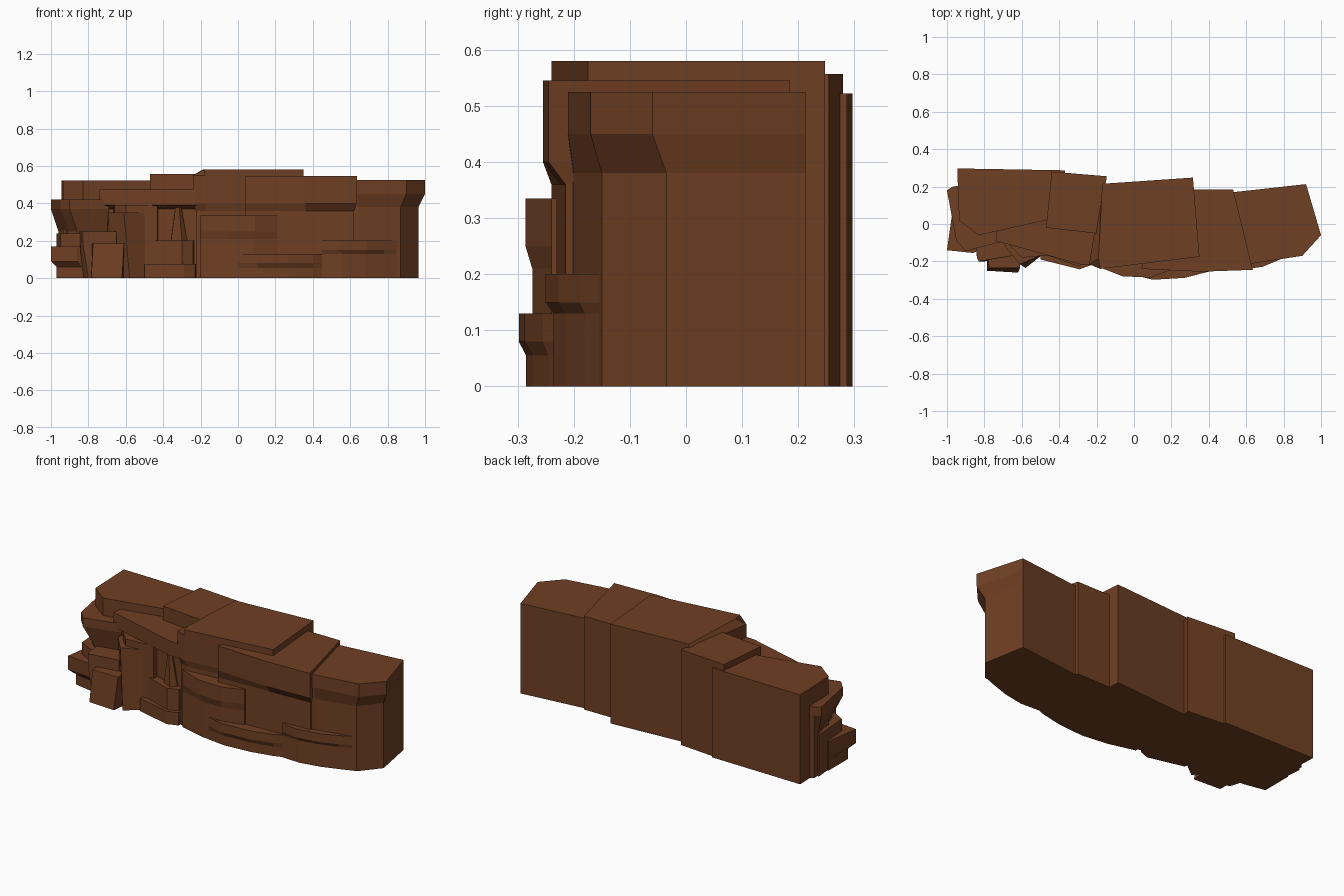
import bpy, bmesh

mat = bpy.data.materials.new("brown_rock")
mat.diffuse_color = (0.16, 0.05, 0.017, 1)


def block(name, pts, top, lip=None, under=None, moves=None, crown=None):
    """Rock column down to the ground; points in moves step aside below the lip.
    crown = (z, moves) shifts points on the top face for a chamfered rim."""
    def ring(z, shift):
        out = []
        for i, (x, y) in enumerate(pts):
            dx, dy = (shift or {}).get(i, (0, 0))
            out.append(bm.verts.new((x + dx, y + dy, z)))
        return out

    bm = bmesh.new()
    rings = [ring(0, moves)]
    if lip is not None:
        rings += [ring(under, moves), ring(lip, None)]
    if crown:
        rings.append(ring(crown[0], None))
    rings.append(ring(top, crown[1] if crown else (moves if lip is None else None)))
    n = len(pts)
    for a, b in zip(rings, rings[1:]):
        for i in range(n):
            j = (i + 1) % n
            bm.faces.new((a[i], a[j], b[j], b[i]))
    bm.faces.new(rings[0][::-1])
    bm.faces.new(rings[-1])
    bmesh.ops.recalc_face_normals(bm, faces=bm.faces)
    me = bpy.data.meshes.new(name)
    bm.to_mesh(me)
    bm.free()
    me.materials.append(mat)
    ob = bpy.data.objects.new(name, me)
    bpy.context.collection.objects.link(ob)
    return ob


# Main cliff mass, right to left
block("right_end_rock", [(0.53, 0.17), (0.40, -0.21), (0.64, -0.21), (0.90, -0.17), (1.0, -0.06), (0.92, 0.213)],
      0.525, 0.45, 0.38, {2: (0, 0.01), 3: (-0.03, 0.02), 4: (-0.035, 0.025)})
block("right_middle_rock", [(0.10, 0.185), (0.04, -0.24), (0.36, -0.255), (0.635, -0.245), (0.53, 0.185)],
      0.545, 0.40, 0.36, {2: (0, 0.03), 3: (-0.015, 0.03)})
block("centre_rock", [(-0.17, 0.215), (-0.24, -0.215), (-0.18, -0.24), (0.35, -0.175), (0.315, 0.248)],
      0.58, 0.40, 0.36, {1: (0.015, 0.01), 2: (0.01, 0.02)}, (0.55, {1: (0.05, 0.03)}))
block("left_middle_rock", [(-0.44, 0.28), (-0.47, -0.02), (-0.20, -0.05), (-0.145, 0.255)], 0.557)
block("left_back_rock", [(-0.945, 0.297), (-0.935, 0.02), (-0.83, -0.06), (-0.47, 0.02), (-0.37, 0.05), (-0.37, 0.287)], 0.522)
block("left_front_rock", [(-0.72, 0.05), (-0.74, -0.09), (-0.29, -0.215), (-0.2, -0.22), (-0.16, 0.2)],
      0.475, 0.39, 0.37, {1: (0.05, 0.02), 2: (-0.02, 0.05), 3: (0, 0.05)})

# Left end overhang and low ledge
block("left_overhang", [(-0.93, 0.205), (-0.97, 0.20), (-1.0, 0.18), (-0.95, -0.09), (-0.90, -0.145), (-0.69, -0.09), (-0.70, 0.1)],
      0.42, 0.37, 0.25, {1: (0.01, -0.01), 2: (0.04, -0.03), 3: (0.05, 0.03), 4: (0.04, 0.05), 5: (0, 0.03)})
block("left_inner_rock", [(-0.97, 0.16), (-0.95, -0.08), (-0.86, -0.13), (-0.60, -0.15), (-0.60, 0.1)], 0.24)
block("left_low_ledge", [(-0.97, 0.07), (-1.0, -0.14), (-0.86, -0.155), (-0.80, -0.13), (-0.80, 0.07)],
      0.17, 0.09, 0.06, {1: (0.03, 0.03), 2: (0.02, 0.02)})

# Stacked front columns on the left
block("column_step", [(-0.85, -0.05), (-0.84, -0.18), (-0.83, -0.20), (-0.65, -0.17), (-0.64, -0.05)], 0.25, 0.19, 0.0001,
      {1: (0.03, 0), 2: (0.03, 0)})
block("low_column", [(-0.79, -0.1), (-0.775, -0.235), (-0.61, -0.235), (-0.60, -0.1)], 0.185, 0.184, 0.001,
      {1: (-0.01, -0.015), 2: (-0.01, -0.025)})
block("tall_column", [(-0.70, -0.05), (-0.69, -0.12), (-0.61, -0.215), (-0.49, -0.165), (-0.44, -0.05)], 0.35, 0.349, 0.001,
      {1: (0.02, 0), 2: (0.03, -0.02)})
block("high_column", [(-0.67, -0.05), (-0.66, -0.12), (-0.60, -0.18), (-0.43, -0.165), (-0.42, -0.05)], 0.39)

# Leaning wedge and its two steps
block("wedge_spike", [(-0.38, -0.08), (-0.375, -0.17), (-0.29, -0.215), (-0.25, -0.17), (-0.26, -0.08)], 0.445,
      crown=(0.08, {0: (0.055, 0), 1: (0.05, 0), 2: (-0.03, 0.035), 3: (-0.065, -0.01), 4: (-0.055, 0)}))
block("upper_step", [(-0.47, -0.05), (-0.47, -0.165), (-0.30, -0.225), (-0.24, -0.2), (-0.22, -0.05)], 0.20)
block("lower_step", [(-0.50, -0.05), (-0.50, -0.19), (-0.29, -0.242), (-0.23, -0.22), (-0.2, -0.05)], 0.075)

# Lens-shaped ledges across the right front
block("upper_ledge", [(-0.2, -0.1), (-0.2, -0.225), (-0.06, -0.28), (0.09, -0.286), (0.21, -0.24), (0.21, -0.1)],
      0.335, 0.25, 0.21, {2: (0.02, 0.013), 3: (-0.01, 0.012)})
block("bottom_ledge", [(0.0, -0.1), (0.0, -0.272), (0.1, -0.298), (0.27, -0.288), (0.40, -0.255), (0.47, -0.22), (0.47, -0.1)],
      0.13, 0.08, 0.055, {2: (0.01, 0.013), 3: (0, 0.015), 4: (0, 0.01)})
block("right_ledge", [(0.45, -0.1), (0.45, -0.23), (0.54, -0.25), (0.69, -0.228), (0.78, -0.19), (0.86, -0.15), (0.86, -0.1)],
      0.20, 0.15, 0.13, {2: (0.02, 0.014), 3: (-0.01, 0.015), 4: (0, 0.01)})
